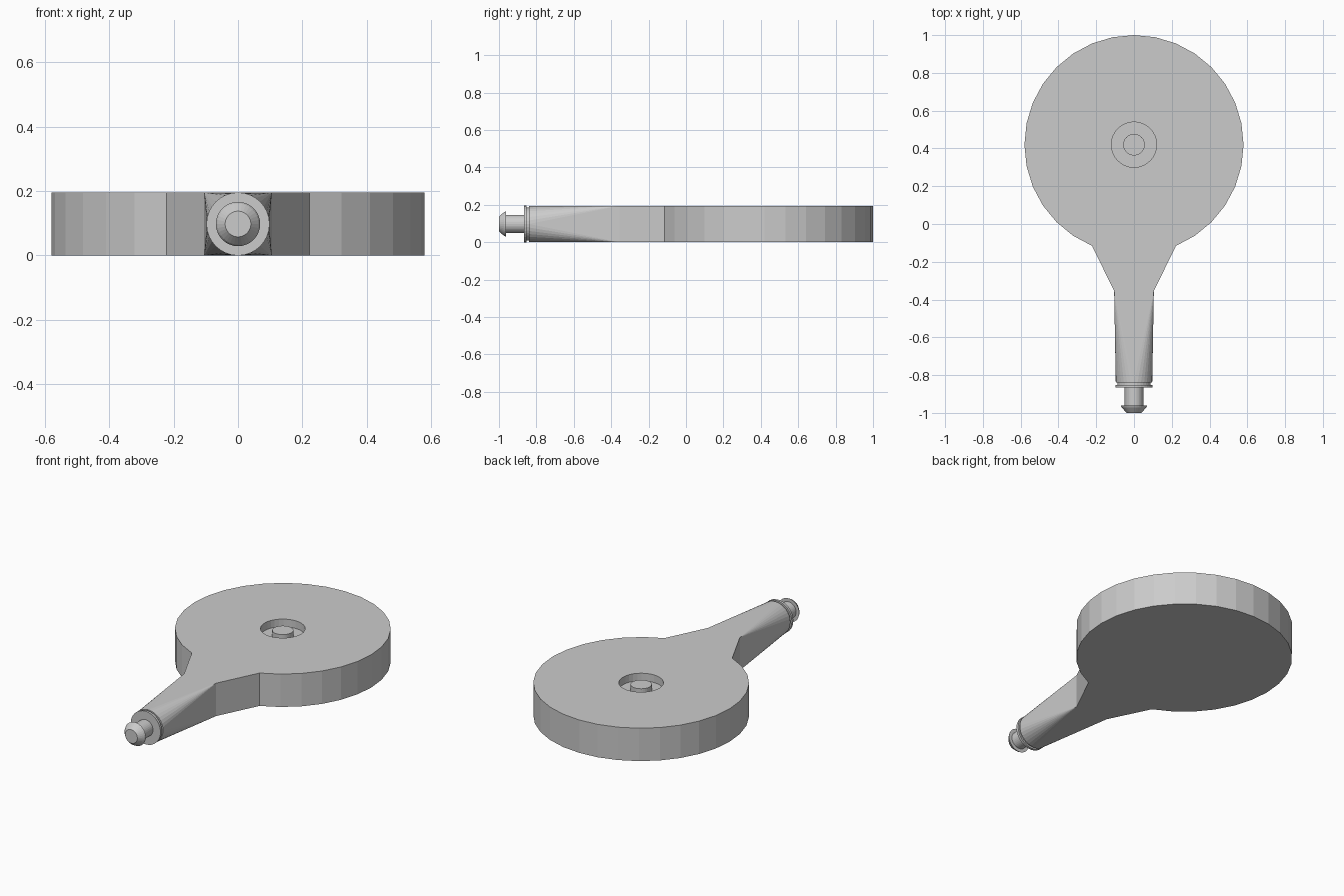
import bpy, bmesh
from math import sin, cos, pi

if "Cube" in bpy.data.objects:
    bpy.data.objects.remove(bpy.data.objects["Cube"])

H = 0.195            # body thickness
CY, R = 0.42, 0.58   # disc centre and radius
MID = H / 2          # height of the handle axis


def finish(name, bm):
    bmesh.ops.recalc_face_normals(bm, faces=bm.faces)
    mesh = bpy.data.meshes.new(name)
    bm.to_mesh(mesh)
    bm.free()
    obj = bpy.data.objects.new(name, mesh)
    bpy.context.collection.objects.link(obj)
    return obj


def ring(bm, r, y, n=32):
    return [bm.verts.new((r * cos(2 * pi * i / n), y, MID + r * sin(2 * pi * i / n)))
            for i in range(n)]


def lathe_y(name, profile):
    bm = bmesh.new()
    rings = [ring(bm, r, y) for y, r in profile]
    for a, b in zip(rings, rings[1:]):
        for i in range(len(a)):
            j = (i + 1) % len(a)
            bm.faces.new((a[i], a[j], b[j], b[i]))
    bm.faces.new(rings[0])
    bm.faces.new(rings[-1])
    return finish(name, bm)


def cylinder(name, r, z0, z1):
    bpy.ops.mesh.primitive_cylinder_add(vertices=32, radius=r, depth=z1 - z0,
                                        location=(0, CY, (z0 + z1) / 2))
    obj = bpy.context.object
    obj.name = name
    return obj


# Disc body whose outline runs into a tapered neck
bm = bmesh.new()
outline = [(R * sin(2 * pi * i / 32), CY - R * cos(2 * pi * i / 32)) for i in range(2, 31)]
outline += [(-0.105, -0.355), (0.105, -0.355)]
face = bm.faces.new([bm.verts.new((x, y, 0)) for x, y in outline])
top = bmesh.ops.extrude_face_region(bm, geom=[face])["geom"]
bmesh.ops.translate(bm, vec=(0, 0, H),
                    verts=[v for v in top if isinstance(v, bmesh.types.BMVert)])
body = finish("disc_body", bm)

# Round recess in the top
cutter = cylinder("recess_cutter", 0.12, 0.15, 0.30)
cutter.hide_render = True
cutter.hide_viewport = True
cut = body.modifiers.new("recess", "BOOLEAN")
cut.operation = "DIFFERENCE"
cut.solver = "EXACT"
cut.object = cutter

# Button standing in the recess
cylinder("centre_button", 0.057, 0.148, 0.185)

# Handle blending from the square neck to a round end
bm = bmesh.new()
for x in (-0.105, 0.105):
    for z in (0, H):
        bm.verts.new((x, -0.355, z))
ring(bm, 0.0965, -0.84)
bmesh.ops.convex_hull(bm, input=bm.verts[:])
finish("handle", bm)

# Groove, collar, pin and chamfered head at the tip
lathe_y("tip_connector", [(-0.835, 0.088), (-0.852, 0.088), (-0.852, 0.098), (-0.866, 0.098),
                          (-0.866, 0.049), (-0.962, 0.049), (-0.962, 0.069), (-0.972, 0.064),
                          (-1.0, 0.040)])
